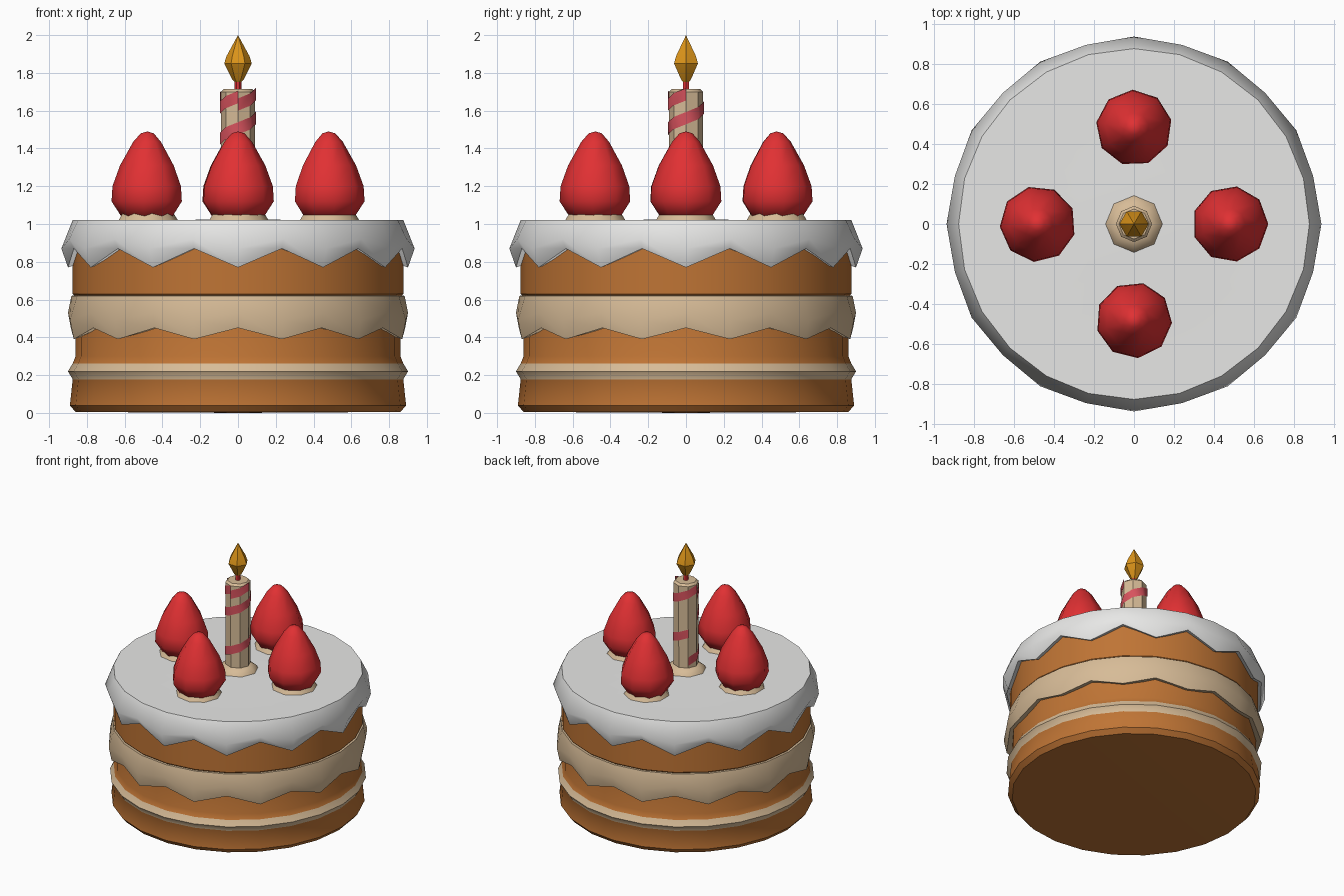
import bpy, bmesh, math

if "Cube" in bpy.data.objects:
    bpy.data.objects.remove(bpy.data.objects["Cube"])

def material(name, rgb):
    m = bpy.data.materials.new(name)
    m.diffuse_color = (*rgb, 1)
    m.use_nodes = True
    m.node_tree.nodes["Principled BSDF"].inputs["Base Color"].default_value = m.diffuse_color
    return m

SPONGE = material("sponge brown", (0.52, 0.175, 0.035))
CREAM = material("cream", (0.68, 0.50, 0.31))
ICING = material("white icing", (0.80, 0.80, 0.79))
RED = material("strawberry red", (0.75, 0.03, 0.033))
PINK = material("stripe pink", (0.68, 0.085, 0.11))
GOLD = material("flame gold", (0.72, 0.30, 0.01))

def finish(name, bm, mats, angle, loc=(0, 0, 0), recalc=True):
    bmesh.ops.remove_doubles(bm, verts=bm.verts, dist=1e-5)
    if recalc:
        bmesh.ops.recalc_face_normals(bm, faces=bm.faces)
    me = bpy.data.meshes.new(name)
    for f in bm.faces:
        f.smooth = True
    bm.to_mesh(me)
    bm.free()
    for m in mats:
        me.materials.append(m)
    me.set_sharp_from_angle(angle=math.radians(angle))
    ob = bpy.data.objects.new(name, me)
    ob.location = loc
    bpy.context.collection.objects.link(ob)
    return ob

def lathe(name, profile, sides, mats, loc=(0, 0, 0), angle=40, phase=0.0, rule=None, odd=None):
    """Spin a profile of (radius, z); 'odd' is an alternative profile for every second spoke."""
    bm = bmesh.new()
    spokes = []
    for k in range(sides):
        a = 2 * math.pi * (k + phase) / sides
        prof = odd if odd and k % 2 else profile
        spokes.append([bm.verts.new((r * math.cos(a), r * math.sin(a), z)) for r, z in prof])
    for k in range(sides):
        s, t = spokes[k], spokes[(k + 1) % sides]
        for j in range(len(s) - 1):
            f = bm.faces.new((s[j], t[j], t[j + 1], s[j + 1]))
            if rule:
                f.material_index = rule(f.calc_center_median().z)
    return finish(name, bm, mats, angle, loc)

# Sponge body with the thin lower cream line
lathe("cake_body",
      [(0, 0), (0.86, 0.005), (0.89, 0.04), (0.875, 0.178), (0.90, 0.22), (0.875, 0.262),
       (0.86, 0.30), (0.86, 0.615), (0.875, 0.63), (0.875, 0.92), (0, 0.92)],
      24, [SPONGE, CREAM], rule=lambda z: int(0.178 < z < 0.262))

# Scalloped middle cream layer (drips on odd spokes)
lathe("cream_layer",
      [(0.84, 0.622), (0.882, 0.62), (0.90, 0.53), (0.885, 0.45), (0.84, 0.45)],
      24, [CREAM],
      odd=[(0.84, 0.622), (0.882, 0.62), (0.92, 0.49), (0.90, 0.39), (0.84, 0.41)])

# White icing with drips on even spokes
top = [(0, 1.03), (0.30, 1.02), (0.875, 1.022)]
lathe("icing", top + [(0.935, 0.87), (0.90, 0.77), (0.84, 0.79)], 24, [ICING], angle=50,
      odd=top + [(0.925, 0.92), (0.90, 0.87), (0.84, 0.87)])

# Four strawberries, each on a dab of cream
for i in range(4):
    a = i * math.pi / 2
    p = (0.48 * math.cos(a), 0.48 * math.sin(a), 0)
    lathe(f"strawberry_{i + 1}",
          [(0, 1.03), (0.135, 1.035), (0.19, 1.12), (0.185, 1.20), (0.145, 1.31),
           (0.075, 1.435), (0.035, 1.48), (0, 1.49)], 9, [RED], p, angle=60, phase=i * 0.3)
    lathe(f"strawberry_cream_{i + 1}", [(0, 1.0), (0.165, 1.015), (0.14, 1.055), (0, 1.06)],
          9, [CREAM], p)

# Candle with a cream foot, wick and flame
lathe("candle_foot", [(0, 1.0), (0.145, 1.02), (0.13, 1.045), (0.09, 1.07), (0, 1.07)], 8, [CREAM])
lathe("candle", [(0, 1.03), (0.088, 1.03), (0.09, 1.70), (0.075, 1.715), (0, 1.715)], 8, [CREAM])
lathe("wick", [(0, 1.70), (0.018, 1.70), (0.018, 1.77), (0, 1.77)], 6, [RED])
lathe("flame", [(0, 1.735), (0.03, 1.765), (0.073, 1.85), (0.06, 1.89), (0, 2.0)], 6, [GOLD], angle=35)

def stripe(name, z0, steps, start):
    """Thin spiral ribbon that follows the candle's eight sides."""
    bm = bmesh.new()
    pairs = []
    for i in range(steps + 1):
        a = (i + start) * math.pi / 4
        z = z0 + i * 0.027
        pairs.append([bm.verts.new((0.094 * math.cos(a), 0.094 * math.sin(a), z + h))
                      for h in (0, 0.065)])
    for s, t in zip(pairs, pairs[1:]):
        bm.faces.new((s[0], t[0], t[1], s[1]))
    finish(name, bm, [PINK], 60, recalc=False)

# Painted spiral stripes near the top and the foot of the candle
stripe("candle_stripe_upper", 1.42, 8, 4)
stripe("candle_stripe_top", 1.585, 2, 4)
stripe("candle_stripe_crown", 1.60, 2, 6)
stripe("candle_stripe_lower", 1.09, 8, 3)
